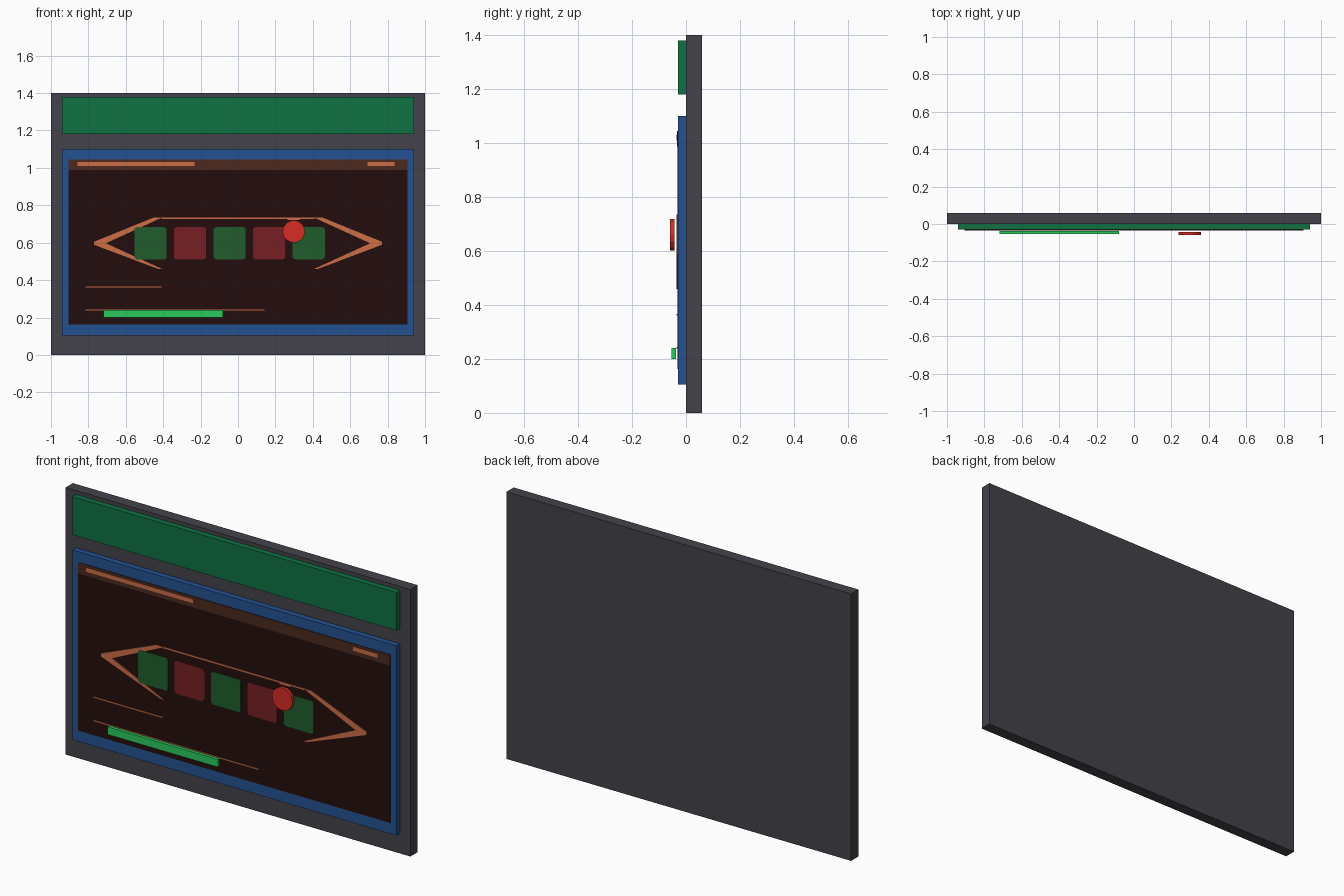
import bpy, bmesh, math
from mathutils import Vector

if "Cube" in bpy.data.objects:
    bpy.data.objects.remove(bpy.data.objects["Cube"])


def mat(name, rgb):
    m = bpy.data.materials.new(name)
    lin = [((c / 255 + 0.055) / 1.055) ** 2.4 if c > 10 else c / 255 / 12.92 for c in rgb]
    m.diffuse_color = (*lin, 1)
    m.use_nodes = True
    m.node_tree.nodes["Principled BSDF"].inputs["Base Color"].default_value = m.diffuse_color
    return m


GREY = mat("dark grey", (66, 66, 74))
HEADER = mat("header green", (14, 114, 66))
BLUE = mat("frame blue", (35, 81, 145))
SCREEN = mat("screen brown black", (34, 13, 12))
STRIP = mat("strip brown", (76, 41, 31))
ORANGE = mat("copper orange", (204, 110, 70))
TILE_GREEN = mat("tile green", (32, 92, 45))
TILE_RED = mat("tile red", (118, 32, 36))
BRIGHT = mat("bright green", (42, 202, 92))
RED = mat("bright red", (214, 44, 38))


def prism(name, outline, y_front, y_back, material):
    """Extrude an (x, z) outline along y."""
    bm = bmesh.new()
    face = bm.faces.new([bm.verts.new((x, y_front, z)) for x, z in outline])
    ext = bmesh.ops.extrude_face_region(bm, geom=[face])
    for v in ext["geom"]:
        if isinstance(v, bmesh.types.BMVert):
            v.co.y = y_back
    bmesh.ops.recalc_face_normals(bm, faces=bm.faces)
    mesh = bpy.data.meshes.new(name)
    bm.to_mesh(mesh)
    bm.free()
    mesh.materials.append(material)
    ob = bpy.data.objects.new(name, mesh)
    bpy.context.collection.objects.link(ob)
    return ob


def box(name, x0, x1, z0, z1, y_front, y_back, material):
    return prism(name, [(x0, z0), (x1, z0), (x1, z1), (x0, z1)], y_front, y_back, material)


# Backing board, header and raised screen frame
box("backing_board", -1, 1, 0, 1.4, 0, 0.06, GREY)
box("header_panel", -0.94, 0.94, 1.18, 1.38, -0.03, 0, HEADER)
box("screen_frame", -0.94, 0.94, 0.105, 1.1, -0.03, 0, BLUE)

# Screen with its title strip
box("screen", -0.905, 0.905, 0.163, 1.045, -0.032, -0.029, SCREEN)
box("title_strip", -0.905, 0.905, 0.988, 1.045, -0.0335, -0.031, STRIP)
for i, (x0, x1) in enumerate([(-0.857, -0.233), (0.692, 0.838)]):
    box(f"title_dash_{i}", x0, x1, 1.01, 1.031, -0.035, -0.032, ORANGE)

# Chevrons at both sides, joined by a thin line
for side in (-1, 1):
    tip, end, zc, h, w = 0.77, 0.405, 0.597, 0.138, 0.024
    slope = h / (tip - end)
    inner = tip - w / slope
    outline = [(end, zc + h), (end + 0.045, zc + h), (tip, zc + 0.008),
               (tip, zc - 0.008), (end + 0.02, zc - h), (end, zc - h),
               (inner, zc)]
    prism(f"chevron_{'left' if side < 0 else 'right'}",
          [(side * x, z) for x, z in outline], -0.035, -0.031, ORANGE)
box("chevron_link", -0.41, 0.41, 0.728, 0.736, -0.035, -0.031, ORANGE)
box("marker_tick", 0.265, 0.33, 0.722, 0.736, -0.0352, -0.031, ORANGE)

# Thin rule lines
for i, (x0, x1, z) in enumerate([(-0.815, -0.41, 0.364), (-0.815, 0.142, 0.241)]):
    box(f"rule_line_{i}", x0, x1, z - 0.003, z + 0.003, -0.035, -0.031, ORANGE)

# Row of tiles with slightly rounded corners
for i in range(5):
    cx, cz, r, inset = -0.468 + i * 0.2115, 0.597, 0.014, 0.072
    pts = []
    for q, (sx, sz) in enumerate([(1, 1), (-1, 1), (-1, -1), (1, -1)]):
        for k in range(4):
            a = math.pi / 2 * (q + k / 3)
            pts.append((cx + sx * inset + r * math.cos(a), cz + sz * inset + r * math.sin(a)))
    prism(f"tile_{i}", pts, -0.036, -0.031, TILE_RED if i % 2 else TILE_GREEN)

# Floating progress bar and round marker
box("progress_bar", -0.72, -0.08, 0.2, 0.24, -0.053, -0.037, BRIGHT)
prism("round_marker", [(0.298 + 0.06 * math.cos(math.tau * k / 14),
                        0.66 + 0.06 * math.sin(math.tau * k / 14)) for k in range(14)],
      -0.06, -0.043, RED)
